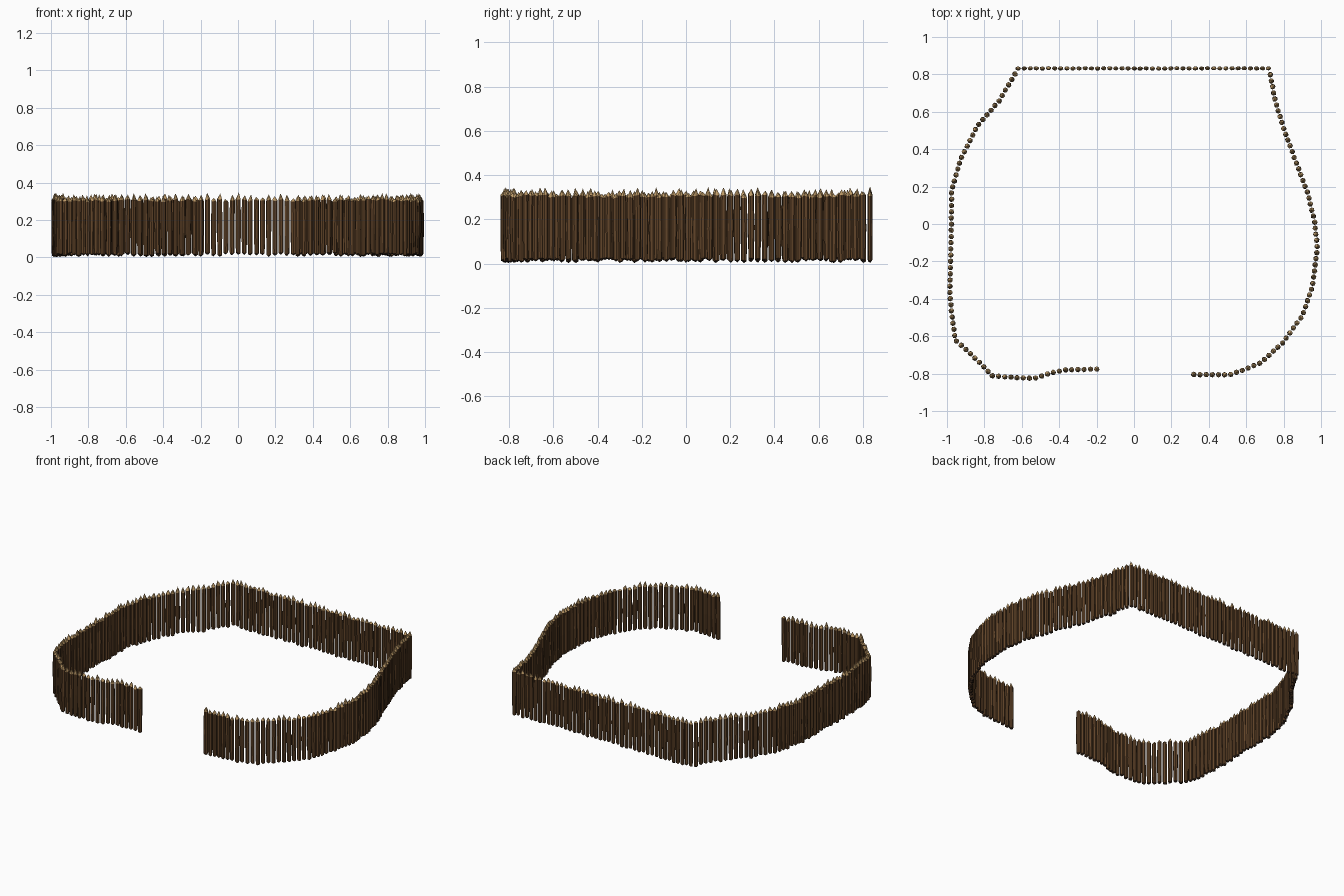
import bpy, bmesh, math, random
from mathutils import Vector

if "Cube" in bpy.data.objects:
    bpy.data.objects.remove(bpy.data.objects["Cube"])

random.seed(7)
SIDES = 7
SPACING = 0.033


def material(name, rgb):
    m = bpy.data.materials.new(name)
    m.diffuse_color = (*rgb, 1)
    m.use_nodes = True
    m.node_tree.nodes["Principled BSDF"].inputs["Base Color"].default_value = m.diffuse_color
    return m


bark = material("bark", (0.12, 0.058, 0.022))
cut_wood = material("cut_wood", (0.52, 0.33, 0.14))
dark_end = material("dark_end", (0.035, 0.018, 0.01))


def add_stake(bm, pos, direction, depth):
    """One sharpened log: rough foot, bark shaft, pale pointed top."""
    along = direction.normalized()
    across = Vector((-along.y, along.x))
    spin = random.uniform(0, math.tau)
    low = random.uniform(0.002, 0.016)
    shoulder = random.uniform(0.298, 0.312)
    tip = shoulder + random.uniform(0.014, 0.036)
    levels = [(low + 0.01, 0.0128), (0.16, 0.0148), (shoulder, 0.0138)]
    rings = []
    for z, r in levels:
        ox, oy = random.uniform(-0.001, 0.001), random.uniform(-0.001, 0.001)
        ring = []
        for i in range(SIDES):
            a = spin + math.tau * i / SIDES
            rr = r * random.uniform(0.95, 1.05)
            p = pos + along * (rr * math.cos(a)) + across * (rr * depth * math.sin(a))
            ring.append(bm.verts.new((p.x + ox, p.y + oy, z + random.uniform(-0.004, 0.004))))
        rings.append(ring)

    foot = bm.verts.new((pos.x, pos.y, low))
    top = bm.verts.new((pos.x + random.uniform(-0.004, 0.004),
                        pos.y + random.uniform(-0.004, 0.004), tip))
    for i in range(SIDES):
        j = (i + 1) % SIDES
        for a, b in zip(rings, rings[1:]):
            bm.faces.new((a[i], a[j], b[j], b[i]))
        bm.faces.new((rings[-1][i], rings[-1][j], top)).material_index = 1
        bm.faces.new((rings[0][j], rings[0][i], foot)).material_index = 2


def palisade(name, points, depth=1.0, include_end=True):
    """Row of stakes evenly spaced along a ground path."""
    pts = [Vector(p) for p in points]
    lengths = [(b - a).length for a, b in zip(pts, pts[1:])]
    total = sum(lengths)
    count = round(total / SPACING)
    bm = bmesh.new()
    for k in range(count + (1 if include_end else 0)):
        d, s = total * k / count, 0
        while s < len(lengths) - 1 and d > lengths[s]:
            d -= lengths[s]
            s += 1
        direction = pts[s + 1] - pts[s]
        add_stake(bm, pts[s] + direction * (d / lengths[s]), direction, depth)
    bmesh.ops.recalc_face_normals(bm, faces=bm.faces)
    mesh = bpy.data.meshes.new(name)
    bm.to_mesh(mesh)
    bm.free()
    for m in (bark, cut_wood, dark_end):
        mesh.materials.append(m)
    bpy.context.collection.objects.link(bpy.data.objects.new(name, mesh))


# Left side, from the gate opening round to the back corner
palisade("left_wall", [(-0.2, -0.775), (-0.37, -0.78), (-0.44, -0.795), (-0.53, -0.825),
                       (-0.65, -0.82), (-0.76, -0.81), (-0.82, -0.745), (-0.955, -0.62),
                       (-0.975, -0.48), (-0.985, -0.36), (-0.977, -0.05), (-0.975, 0.18),
                       (-0.93, 0.34), (-0.84, 0.52), (-0.72, 0.66), (-0.62, 0.83)],
         include_end=False)

# Straight back wall, slightly flatter logs
palisade("back_wall", [(-0.62, 0.832), (0.72, 0.832)], depth=0.75)

# Right side, from the back corner round to the gate opening
palisade("right_wall", [(0.32, -0.805), (0.51, -0.806), (0.6, -0.775), (0.68, -0.74),
                        (0.8, -0.63), (0.9, -0.49), (0.955, -0.33), (0.98, -0.13),
                        (0.965, 0.02), (0.93, 0.16), (0.87, 0.32), (0.8, 0.51),
                        (0.755, 0.66), (0.722, 0.83)], include_end=False)
